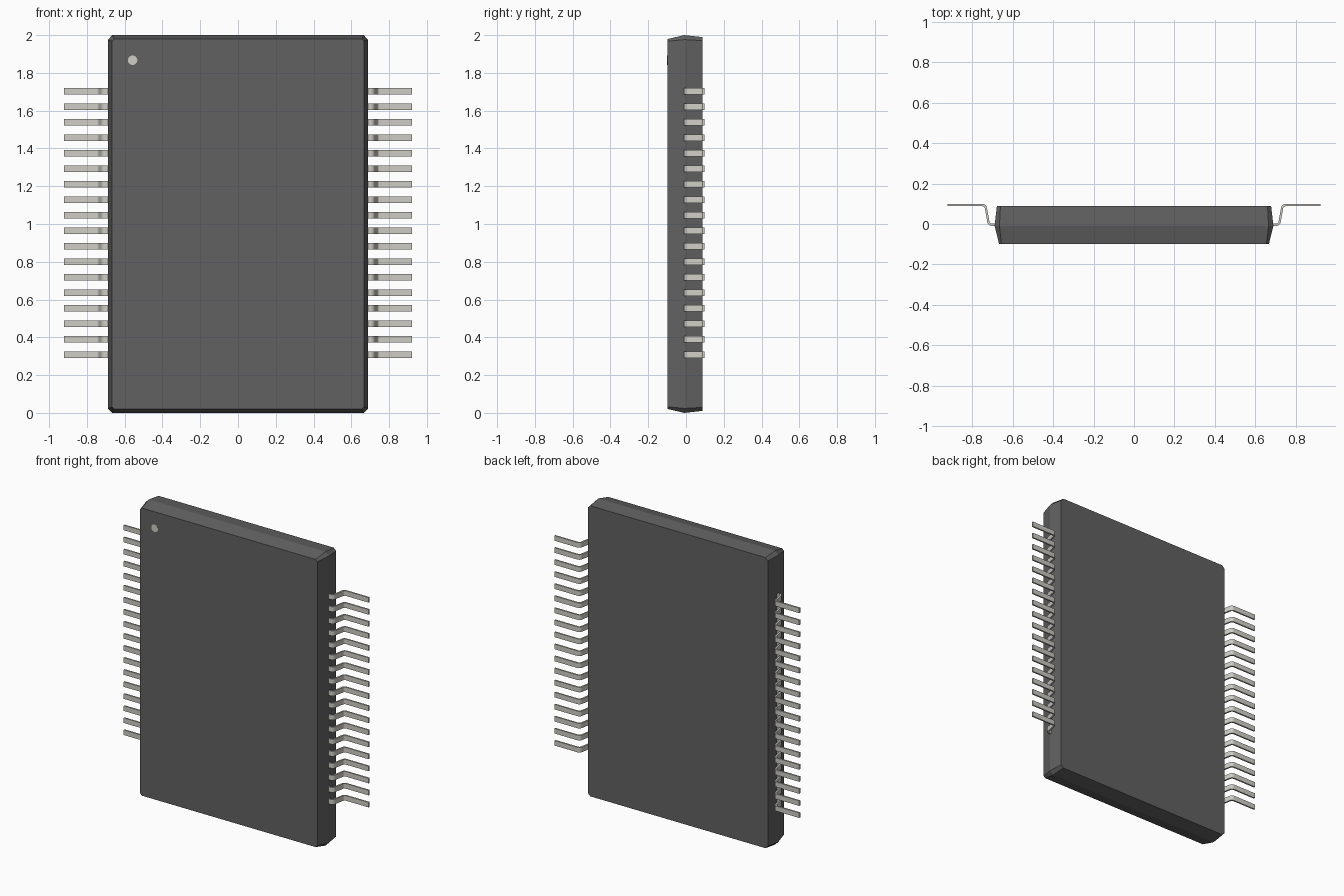
import bpy, bmesh, math
from mathutils import Vector, Matrix

if "Cube" in bpy.data.objects:
    bpy.data.objects.remove(bpy.data.objects["Cube"])


def material(name, rgb):
    m = bpy.data.materials.new(name)
    m.diffuse_color = (*rgb, 1)
    m.use_nodes = True
    m.node_tree.nodes["Principled BSDF"].inputs["Base Color"].default_value = m.diffuse_color
    return m


plastic = material("dark_plastic", (0.12, 0.12, 0.12))
metal = material("tin_metal", (0.62, 0.61, 0.56))
paint = material("marker_paint", (0.62, 0.61, 0.56))


def finish(name, bm, mat):
    bmesh.ops.recalc_face_normals(bm, faces=bm.faces[:])
    me = bpy.data.meshes.new(name)
    bm.to_mesh(me)
    bm.free()
    me.materials.append(mat)
    ob = bpy.data.objects.new(name, me)
    bpy.context.collection.objects.link(ob)
    return ob


def chamfered_ring(bm, hx, hz, c, y):
    pts = []
    for sx, sz in ((1, 1), (-1, 1), (-1, -1), (1, -1)):
        pair = [(sx * hx, sz * (hz - c)), (sx * (hx - c), sz * hz)]
        pts += pair if sx * sz > 0 else pair[::-1]
    return [bm.verts.new((x, y, 1 + z)) for x, z in pts]


# Moulded body: drafted front and back halves meeting at the parting line
bm = bmesh.new()
rings = [chamfered_ring(bm, 0.667, 0.979, 0.012, -0.099),
         chamfered_ring(bm, 0.689, 1.0, 0.024, -0.009),
         chamfered_ring(bm, 0.678, 0.989, 0.018, 0.088)]
for a, b in zip(rings, rings[1:]):
    for i in range(8):
        j = (i + 1) % 8
        bm.faces.new((a[i], a[j], b[j], b[i]))
bm.faces.new(rings[0])
bm.faces.new(rings[-1])
finish("package_body", bm, plastic)

# Pin-one marker dot on the front face
bm = bmesh.new()
bmesh.ops.create_cone(bm, cap_ends=True, segments=32, radius1=0.025, radius2=0.025, depth=0.004,
                      matrix=Matrix.Translation((-0.558, -0.098, 1.867)) @ Matrix.Rotation(math.pi / 2, 4, 'X'))
finish("pin_one_marker", bm, paint)


# Gull-wing lead: centre path with rounded bends, thickened and extruded
def rounded_path(pts, r, steps=5):
    out = [(pts[0], (pts[1] - pts[0]).normalized())]
    for p, q, s in zip(pts, pts[1:], pts[2:]):
        d0, d1 = (q - p).normalized(), (s - q).normalized()
        turn = d0.x * d1.y - d0.y * d1.x
        ang = math.copysign(d0.angle(d1), turn)
        side = math.copysign(1, turn)
        start = q - d0 * r * math.tan(abs(ang) / 2)
        centre = start + Vector((-d0.y, d0.x)) * side * r
        for i in range(steps + 1):
            rot = Matrix.Rotation(ang * i / steps, 2)
            out.append((centre + rot @ (start - centre), rot @ d0))
    out.append((pts[-1], (pts[-1] - pts[-2]).normalized()))
    return out


T, W = 0.011, 0.034
path = rounded_path([Vector(p) for p in ((0.66, -0.004), (0.717, -0.004), (0.735, 0.0935), (0.922, 0.0935))], 0.018)
bm = bmesh.new()
sections = []
for p, d in path:
    n = Vector((-d.y, d.x)) * T / 2
    sections.append([bm.verts.new((v.x, v.y, z)) for v, z in
                     ((p - n, -W / 2), (p + n, -W / 2), (p + n, W / 2), (p - n, W / 2))])
for a, b in zip(sections, sections[1:]):
    for i in range(4):
        j = (i + 1) % 4
        bm.faces.new((a[i], a[j], b[j], b[i]))
bm.faces.new(sections[0])
bm.faces.new(sections[-1])
lead = finish("lead_right_01", bm, metal)
bpy.context.view_layer.objects.active = lead
lead.select_set(True)
bpy.ops.object.shade_smooth_by_angle(angle=math.radians(30))

# Eighteen leads per side; the left row is the same lead turned half around
for i in range(18):
    z = 1.702 - i * 0.082
    for side, turn in (("right", 0), ("left", math.pi)):
        if i == 0 and side == "right":
            ob = lead
        else:
            ob = bpy.data.objects.new(f"lead_{side}_{i + 1:02d}", lead.data)
            bpy.context.collection.objects.link(ob)
        ob.location = (0, 0, z)
        ob.rotation_euler = (0, turn, 0)
